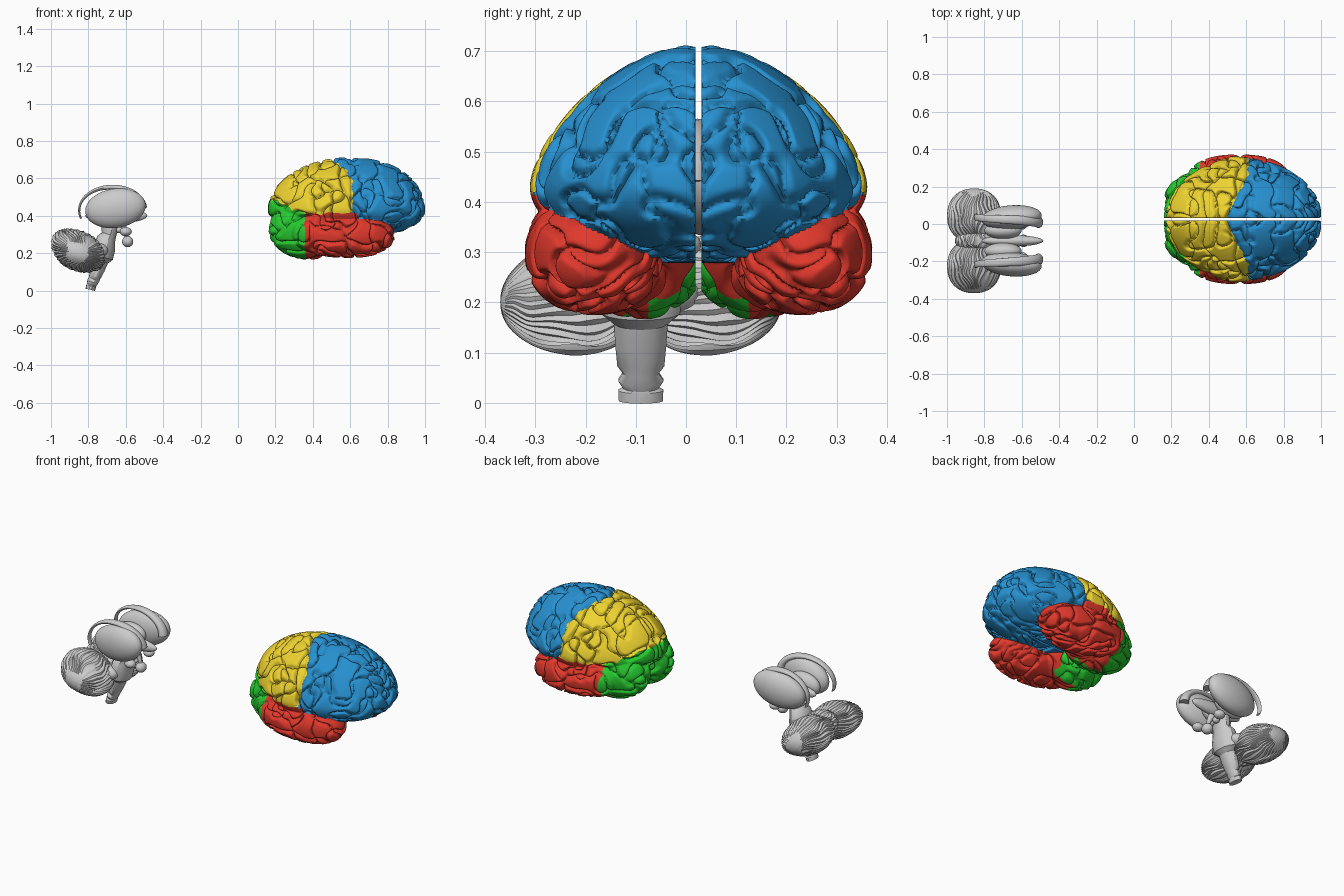
import bpy, bmesh, math
from mathutils import Vector, noise

if "Cube" in bpy.data.objects:
    bpy.data.objects.remove(bpy.data.objects["Cube"])

MID_A, MID_B = 0.025, -0.09      # midlines of the cortex and of the inner parts


def add_mesh(name, verts, faces, color=None, angle=60):
    me = bpy.data.meshes.new(name)
    me.from_pydata(verts, [], faces)
    me.update()
    ob = bpy.data.objects.new(name, me)
    bpy.context.collection.objects.link(ob)
    if color:
        me.materials.append(color)
    bpy.ops.object.select_all(action='DESELECT')
    ob.select_set(True)
    bpy.context.view_layer.objects.active = ob
    bpy.ops.object.shade_smooth_by_angle(angle=math.radians(angle))
    return ob


def sphere_data(u, v):
    bm = bmesh.new()
    bmesh.ops.create_uvsphere(bm, u_segments=u, v_segments=v, radius=1)
    bm.verts.index_update()
    vs = [w.co.copy() for w in bm.verts]
    fs = [[w.index for w in f.verts] for f in bm.faces]
    bm.free()
    return vs, fs


def ellipsoid(name, c, r, tilt=0, yaw=0):
    vs, fs = sphere_data(40, 24)
    out = []
    for p in vs:
        x, y, z = p.x * r[0], p.y * r[1], p.z * r[2]
        x, z = x * math.cos(tilt) - z * math.sin(tilt), x * math.sin(tilt) + z * math.cos(tilt)
        x, y = x * math.cos(yaw) - y * math.sin(yaw), x * math.sin(yaw) + y * math.cos(yaw)
        out.append((c[0] + x, c[1] + y, c[2] + z))
    return add_mesh(name, out, fs)


def tube(name, stations, n=20, angle=40):
    """Loft of ellipses; station = (x, y, z, radius along path plane, radius in y)."""
    vs, fs = [], []
    for i, (x, y, z, ra, rb) in enumerate(stations):
        a, b = stations[max(i - 1, 0)], stations[min(i + 1, len(stations) - 1)]
        t = Vector((b[0] - a[0], 0, b[2] - a[2])).normalized()
        for k in range(n):
            w = 2 * math.pi * k / n
            vs.append((x + t.z * ra * math.cos(w), y + rb * math.sin(w), z - t.x * ra * math.cos(w)))
    for i in range(len(stations) - 1):
        for k in range(n):
            m = (k + 1) % n
            fs.append((i * n + k, i * n + m, i * n + n + m, i * n + n + k))
    fs.append(tuple(range(n - 1, -1, -1)))
    fs.append(tuple(range(len(vs) - n, len(vs))))
    return add_mesh(name, vs, fs, angle=angle)


# ---- cerebral hemispheres: three overlapping bodies; y is measured from the midline
def main_body(x, y, z):
    up = z > 0.43
    p = 1.6 if up else 2.0
    X = abs((x - 0.58) / 0.418) ** (2.4 if x > 0.58 else 1.9)
    Y = max(0.0, abs(y) - 0.025) / (0.312 - 0.11 * abs(x - 0.52))
    Z = abs(z - 0.43) / (0.279 if up else 0.15)
    return (Y ** p + Z ** p) ** (2 / p) + X


def temporal_body(x, y, z):
    return (abs((x - 0.56) / 0.275) ** 2.4 + abs((y - 0.207) / 0.137) ** 2.2
            + abs((z - 0.30 + 0.03 * (x - 0.56)) / 0.122) ** 2.2)


def occipital_body(x, y, z):
    return ((x - 0.38) / 0.215) ** 2 + ((y - 0.115) / 0.143) ** 2 + ((z - 0.33) / 0.163) ** 2


def inside(p):
    return main_body(*p) < 1 or temporal_body(*p) < 1 or occipital_body(*p) < 1


def central_line(y):
    return min(0.61, 0.49 + 0.5 * y)


def lobe_of(p):
    w = 0.012 * noise.noise(p * 18)
    x, y, z = p.x + w, p.y, p.z + w
    if x < 0.36 and z < 0.48 - 0.47 * (x - 0.2) or y < 0.1 and x < 0.5 and z < 0.3:
        return "occipital_lobe"
    m = main_body(*p)
    if x >= 0.36 and (m > min(temporal_body(*p), occipital_body(*p)) and z < 0.44
                      or x < 0.64 and z < 0.415 and y > 0.15):
        return "temporal_lobe"
    return "parietal_lobe" if x < central_line(y) else "frontal_lobe"


bm = bmesh.new()
bmesh.ops.create_icosphere(bm, subdivisions=7, radius=1)
bm.verts.index_update()
C = Vector((0.56, 0.12, 0.38))
GAP = 0.006
cortex = []
for v in bm.verts:
    d = v.co.normalized()
    lo, hi = 0.0, 0.6
    for _ in range(12):
        mid = (lo + hi) / 2
        if inside(C + d * mid):
            lo = mid
        else:
            hi = mid
    p = C + d * lo
    # winding furrows between rounded gyri
    q = p + 0.02 * noise.noise_vector(p * 8)
    n = min(abs(noise.noise(q * 10)), abs(noise.noise(q * 9 + Vector((7.3, 2.1, 5.7)))))
    depth = 0.025 * (1 - min(1, n / 0.18)) ** 2
    if p.z > 0.42:
        depth += 0.01 * math.exp(-((p.x - central_line(p.y)) / 0.01) ** 2)
    r = lo + 0.003 - depth
    if d.y < 0:
        r = min(r, (GAP - C.y) / d.y)
    cortex.append(C + d * r)
lobe_faces = {}
for f in bm.faces:
    ids = [v.index for v in f.verts]
    mid = sum((cortex[i] for i in ids), Vector()) / 3
    lobe_faces.setdefault(lobe_of(mid), []).append(ids)
bm.free()

COLORS = {"frontal_lobe": (0.02, 0.28, 0.63, 1), "parietal_lobe": (0.85, 0.65, 0.03, 1),
          "occipital_lobe": (0.02, 0.6, 0.03, 1), "temporal_lobe": (0.75, 0.04, 0.025, 1)}
for lobe, faces in lobe_faces.items():
    mat = bpy.data.materials.new(lobe)
    mat.diffuse_color = COLORS[lobe]
    mat.use_nodes = True
    mat.node_tree.nodes["Principled BSDF"].inputs["Base Color"].default_value = mat.diffuse_color
    used = sorted({i for f in faces for i in f})
    remap = {i: k for k, i in enumerate(used)}
    for side, s in (("left", 1), ("right", -1)):
        vs = [(cortex[i].x, MID_A + s * cortex[i].y, cortex[i].z) for i in used]
        fs = [[remap[i] for i in f[::s]] for f in faces]
        add_mesh(side + "_" + lobe, vs, fs, mat, 80)


# ---- cerebellum: ribbed bodies whose folia run crosswise
def ribbed(name, c, r, ridges, s=0):
    vs, fs = sphere_data(ridges * 4, 32)
    out = []
    for p in vs:
        a = math.atan2(p.y, p.x)
        k = 1 - 0.06 * (0.5 - 0.5 * math.cos(ridges * a))
        a += 0.25 * noise.noise(p * 1.8)
        # slightly squared outline, flatter towards the outer edge
        k *= (abs(math.cos(a)) ** 2.2 + abs(math.sin(a)) ** 2.2) ** (-1 / 2.2)
        w = max(0, 1 - abs(p.z) ** 2.2) ** 0.45
        x, z = math.cos(a) * w * k, math.sin(a) * w * k
        z *= 1 - 0.2 * max(0, p.z * s)
        out.append((c[0] + x * r[0] - 0.02 * z, c[1] + p.z * r[1],
                    c[2] + z * r[2] - 0.02 * x - 0.012 * max(0, p.z * s)))
    add_mesh(name, out, [f[::-1] for f in fs], angle=35)


for side, s in (("left", 1), ("right", -1)):
    ribbed(side + "_cerebellum", (-0.855, MID_B + s * 0.135, 0.213), (0.143, 0.145, 0.117), 36, s)
ribbed("cerebellar_vermis", (-0.84, MID_B, 0.22), (0.115, 0.06, 0.1), 26)

# ---- brainstem, from the cut cord up through the pons
tube("brainstem", [(x, MID_B, z, a, b) for x, z, a, b in (
    (-0.79, 0.004, 0.026, 0.045), (-0.785, 0.025, 0.027, 0.046), (-0.783, 0.03, 0.026, 0.036),
    (-0.778, 0.045, 0.03, 0.046), (-0.77, 0.06, 0.03, 0.036), (-0.765, 0.075, 0.032, 0.048),
    (-0.75, 0.115, 0.038, 0.052), (-0.735, 0.16, 0.042, 0.055), (-0.725, 0.18, 0.058, 0.08),
    (-0.715, 0.23, 0.06, 0.085), (-0.705, 0.275, 0.05, 0.075), (-0.69, 0.30, 0.04, 0.055),
    (-0.68, 0.36, 0.05, 0.06))], 14, 30)
ellipsoid("hypothalamus", (-0.65, MID_B, 0.40), (0.165, 0.03, 0.04))
tube("pituitary_stalk", [(-0.62, MID_B, 0.35, 0.02, 0.02), (-0.60, MID_B, 0.31, 0.012, 0.012),
                         (-0.59, MID_B, 0.26, 0.012, 0.012)], 12)
ellipsoid("pituitary", (-0.59, MID_B, 0.262), (0.03, 0.033, 0.03))

# ---- paired deep nuclei, with the caudate arching over the lentiform body
for side, s in (("left", 1), ("right", -1)):
    y = MID_B + s * 0.125
    ellipsoid(side + "_lentiform_nucleus", (-0.655, y, 0.44), (0.163, 0.065, 0.105), 0.15, s * 0.08)
    ellipsoid(side + "_thalamus", (-0.70, MID_B + s * 0.055, 0.42), (0.10, 0.045, 0.065), 0.1)
    ellipsoid(side + "_amygdala", (-0.60, MID_B + s * 0.09, 0.315), (0.032, 0.03, 0.024))
    ellipsoid(side + "_mammillary_body", (-0.635, MID_B + s * 0.02, 0.325), (0.02, 0.02, 0.018))
    arch = []
    for i in range(25):
        t = i / 24
        a = math.radians(5 + 195 * t)
        w = 0.02 * (1 - t) ** 1.5 + 0.005
        arch.append((-0.67 + (0.185 - w) * math.cos(a), MID_B + s * (0.10 + 0.03 * t),
                     0.43 + (0.136 - w) * math.sin(a), w, w * 0.8 + 0.012))
    tube(side + "_caudate_nucleus", arch, 16)
    # peduncle joining the stem to the cerebellum
    ellipsoid(side + "_peduncle", (-0.755, MID_B + s * 0.075, 0.215), (0.06, 0.045, 0.04))
